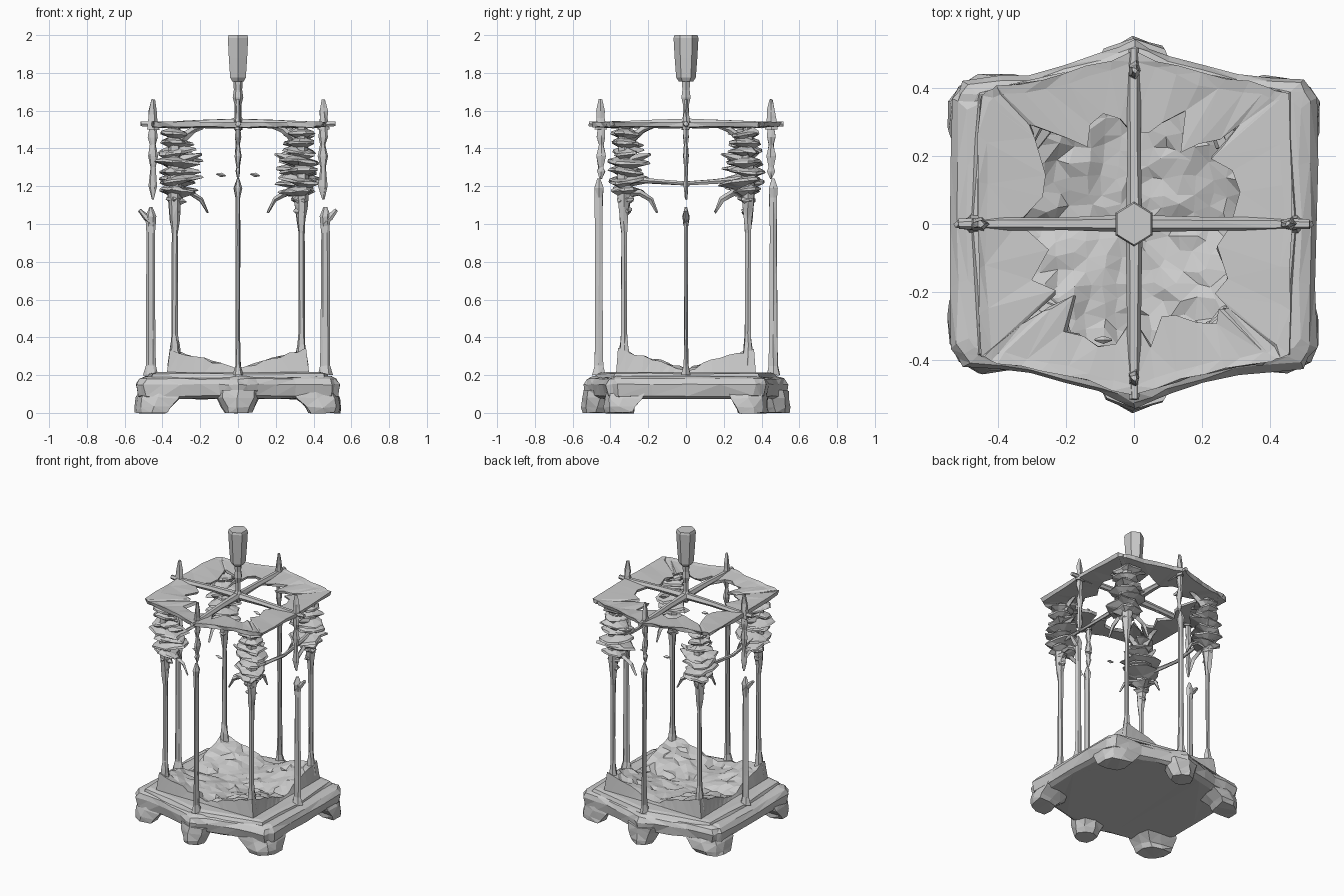
import bpy, bmesh, math, random
from mathutils import Vector

if "Cube" in bpy.data.objects:
    bpy.data.objects.remove(bpy.data.objects["Cube"])
random.seed(4)
R = random.uniform


def loft(name, rings, jit=0.0, hollow=False):
    """Skin equal-sized point rings; cap the ends, or close into a loop if hollow."""
    bm = bmesh.new()
    vs = [[bm.verts.new((p[0] + R(-jit, jit), p[1] + R(-jit, jit), p[2] + R(-jit, jit) * .6))
           for p in r] for r in rings]
    n, m = len(vs[0]), len(vs)
    for i in range(m if hollow else m - 1):
        a, b = vs[i], vs[(i + 1) % m]
        for j in range(n):
            k = (j + 1) % n
            bm.faces.new((a[j], a[k], b[k], b[j]))
    if not hollow:
        bm.faces.new(vs[0])
        bm.faces.new(vs[-1])
    return finish(bm, name)


def finish(bm, name):
    bmesh.ops.triangulate(bm, faces=bm.faces[:])
    bmesh.ops.recalc_face_normals(bm, faces=bm.faces[:])
    me = bpy.data.meshes.new(name)
    bm.to_mesh(me)
    bm.free()
    ob = bpy.data.objects.new(name, me)
    bpy.context.collection.objects.link(ob)
    return ob


def ring(x, y, z, rx, ry, n=6, rot=0.0):
    return [(x + rx * math.cos(rot + 2 * math.pi * i / n),
             y + ry * math.sin(rot + 2 * math.pi * i / n), z) for i in range(n)]


def rod(name, x, y, levels, n=6, jit=0.0, rot=0.0):
    """Upright lofted rod; levels are (z, rx, ry)."""
    return loft(name, [ring(x, y, z, a, b, n, rot) for z, a, b in levels], jit)


def tube(name, path, rads, n=5, jit=0.0):
    """Tapered tube along a path."""
    path = [Vector(p) for p in path]
    rings = []
    for i, p in enumerate(path):
        d = (path[min(i + 1, len(path) - 1)] - path[max(i - 1, 0)]).normalized()
        u = d.cross(Vector((0, 0, 1)) if abs(d.z) < .9 else Vector((1, 0, 0))).normalized()
        w = d.cross(u)
        rings.append([p + (u * math.cos(t) + w * math.sin(t)) * rads[i]
                      for t in [2 * math.pi * j / n for j in range(n)]])
    return loft(name, rings, jit)


def outline(half, k=3):
    """Close a front half outline by rotating it 180 degrees, and subdivide it."""
    pts = half + [(-x, -y) for x, y in half]
    out = []
    for i, a in enumerate(pts):
        b = pts[(i + 1) % len(pts)]
        out += [(a[0] + (b[0] - a[0]) * t / k, a[1] + (b[1] - a[1]) * t / k) for t in range(k)]
    return out


def level(o, s, z):
    return [(x * s, y * s, z) for x, y in o]


# base slab with a pointed front and back
base = outline([(-.525, -.36), (-.49, -.415), (-.3, -.43), (-.1, -.485), (0, -.53), (.1, -.485),
                (.3, -.43), (.49, -.415), (.525, -.36), (.525, 0)], 2)
loft("base_slab", [level(base, .94, .075), level(base, 1, .09), level(base, 1.02, .15),
                   level(base, .99, .18), level(base, .93, .192)], .006)
plinth = outline([(-.45, -.38), (0, -.475), (.45, -.38), (.47, 0)], 2)
loft("base_step", [level(plinth, 1.02, .185), level(plinth, 1.0, .208), level(plinth, .94, .215)], .004)


# feet: four corners plus front and back
def box_ring(x0, x1, y0, y1, z):
    xm, ym = (x0 + x1) / 2, (y0 + y1) / 2
    return [(x0 + .02, y0 + .02, z), (xm, y0, z), (x1, y0, z), (x1, ym, z),
            (x1 - .025, y1 - .025, z), (xm, y1, z), (x0, y1, z), (x0, ym, z)]


for sx in (-1, 1):
    for sy in (-1, 1):
        r = [box_ring(.38, .54, .28, .43, 0), box_ring(.36, .542, .27, .435, .03),
             box_ring(.31, .535, .23, .43, .08), box_ring(.3, .52, .22, .42, .12)]
        loft("corner_foot", [[(x * sx, y * sy, z) for x, y, z in q] for q in r], .008)
for sy in (-1, 1):
    r = [ring(0, .475 * sy, 0, .07, .07, 8), ring(0, .47 * sy, .03, .085, .08, 8),
         ring(0, .455 * sy, .08, .11, .09, 8), ring(0, .45 * sy, .12, .12, .09, 8)]
    loft("middle_foot", r, .006)

# rough floor, rising towards the four corners
bm = bmesh.new()
N, H = 16, .36
bmesh.ops.create_grid(bm, x_segments=N, y_segments=N, size=H)
for v in bm.verts:
    a, b = abs(v.co.x) / H, abs(v.co.y) / H
    edge = max(a, b) > .99
    v.co.z = .222 + .115 * (a * b) ** .85 + R(-.012, .012)
    if not edge:
        v.co.x += R(-.014, .014)
        v.co.y += R(-.014, .014)
rim = [e for e in bm.edges if e.is_boundary]
for v in bmesh.ops.extrude_edge_only(bm, edges=rim)["geom"]:
    if isinstance(v, bmesh.types.BMVert):
        v.co = (v.co.x * 1.05, v.co.y * 1.03, .2)
finish(bm, "rough_floor")

# corner posts with stacked jagged capitals and curved braces
for sx in (-1, 1):
    for sy in (-1, 1):
        cx, cy = .335 * sx, .328 * sy
        rod("corner_post", cx, cy, [(.25, .04, .04), (.36, .024, .024), (.42, .016, .016),
                                    (.95, .015, .015), (1.02, .024, .024), (1.1, .032, .032),
                                    (1.2, .04, .04), (1.35, .035, .035), (1.51, .03, .03)], 6, .004)
        for z, r in [(1.07, .035), (1.13, .055), (1.18, .11), (1.23, .14), (1.28, .13), (1.33, .14),
                     (1.38, .11), (1.43, .1), (1.48, .1)]:
            # tiers spread inwards more than outwards
            pts = []
            for i in range(11):
                t = 2 * math.pi * i / 11
                q = r * R(.6, 1.1)
                x, y = math.cos(t) * q, math.sin(t) * q
                pts.append((x * (.78 if x * sx > 0 else 1.05), y * (.68 if y * sy > 0 else 1.05)))
            tx, ty = R(-.14, .14), R(-.14, .14)
            loft("capital_tier", [[(cx + x * s, cy + y * s, z + h + x * tx + y * ty) for x, y in pts]
                                  for s, h in ((.35, -.028), (1, -.006), (.95, .006), (.35, .024))], .005)
        for dx, dy in ((-sx, 0), (0, -sy)):
            def at(d, z):
                return (cx + dx * d, cy + dy * d, z)
            tube("lower_brace", [at(0, 1.16), at(.08, 1.165), at(.14, 1.13), at(.175, 1.06)],
                 [.02, .016, .014, .006], 4, .004)
            tube("upper_brace", [at(.02, 1.43), at(.06, 1.47), at(.1, 1.5), at(.15, 1.515)],
                 [.025, .022, .016, .01], 4, .004)
            tube("side_spur", [at(0, 1.33), at(.08, 1.35), at(.14, 1.37)], [.03, .02, .006], 4, .005)

# rails along the left and right sides, broken bits across the front and back
for s in (-1, 1):
    tube("side_rail", [(.335 * s, -.33, 1.24), (.35 * s, -.15, 1.225), (.36 * s, 0, 1.215),
                       (.35 * s, .15, 1.225), (.335 * s, .33, 1.24)], [.02, .013, .012, .013, .02], 5, .003)
    for x in (-.09, .09):
        tube("rail_bit", [(x - .025, .34 * s, 1.265), (x, .34 * s, 1.26), (x + .025, .34 * s, 1.255)],
             [.003, .012, .003], 4)

# outer posts at the middle of each side
for ux, uy in ((1, 0), (-1, 0), (0, 1), (0, -1)):
    def sz(z, a, b):
        return (z, a if ux else b, b if ux else a)
    x, y = ux * .462, uy * .462
    tip = 1.24 if uy else 1.09
    rod("outer_post", x, y, [sz(.2, .04, .03), sz(.25, .027, .014), sz(.4, .024, .011),
                             sz(.95, .022, .011), sz(tip - .1, .024, .012),
                             sz(tip - .05, .028, .022), sz(tip, .008, .006)], 6, .002)
    if ux:
        tube("post_hook", [(ux * .45, 0, 1.0), (ux * .485, 0, 1.035), (ux * .52, 0, 1.075)],
             [.014, .018, .01], 5, .003)
    rod("hanging_drop", ux * .45, uy * .45,
        [(1.13 if ux else 1.24, .006, .006), sz(1.2 if ux else 1.28, .024, .012),
         sz(1.3, .014, .009), sz(1.36, .028, .016), sz(1.42, .015, .01),
         sz(1.46, .026, .015), sz(1.53, .018, .01)], 6, .003)
    rod("roof_spike", ux * .452, uy * .452,
        [sz(1.5, .035, .022), sz(1.56, .024, .016), sz(1.6, .022, .014), (1.66, .01, .008)], 5, .004)
    # roof crossbar arm
    tube("roof_crossbar", [(0, 0, 1.535), (ux * .2, uy * .2, 1.533), (ux * .4, uy * .4, 1.525),
                           (ux * .515, uy * .515, 1.53)], [.026, .02, .02, .014], 6, .002)

# thin flat roof ring with a ragged opening
roof = outline([(-.445, -.38), (-.4, -.4), (-.2, -.435), (0, -.5), (.2, -.435), (.4, -.4),
                (.445, -.38), (.46, 0)], 3)
wob = [R(.48, .78) for _ in roof]
inner = [(x * w, y * w) for (x, y), w in zip(roof, wob)]
loft("roof_ring", [level(roof, 1, 1.515), level(roof, 1.01, 1.54), level(roof, .95, 1.535),
                   level(inner, 1, 1.525), level(inner, 1.01, 1.508)], .007, True)

# centre spire and its faceted handle
rod("spire_stem", 0, 0, [(1.49, .012, .012), (1.53, .04, .04), (1.57, .018, .018), (1.63, .018, .018),
                         (1.67, .028, .028), (1.71, .022, .022), (1.77, .026, .026)], 6)
rod("spire_handle", 0, 0, [(1.755, .035, .038), (1.775, .048, .052), (1.88, .056, .06),
                           (1.985, .062, .066), (2.0, .057, .061)], 6, 0, math.pi / 6)
